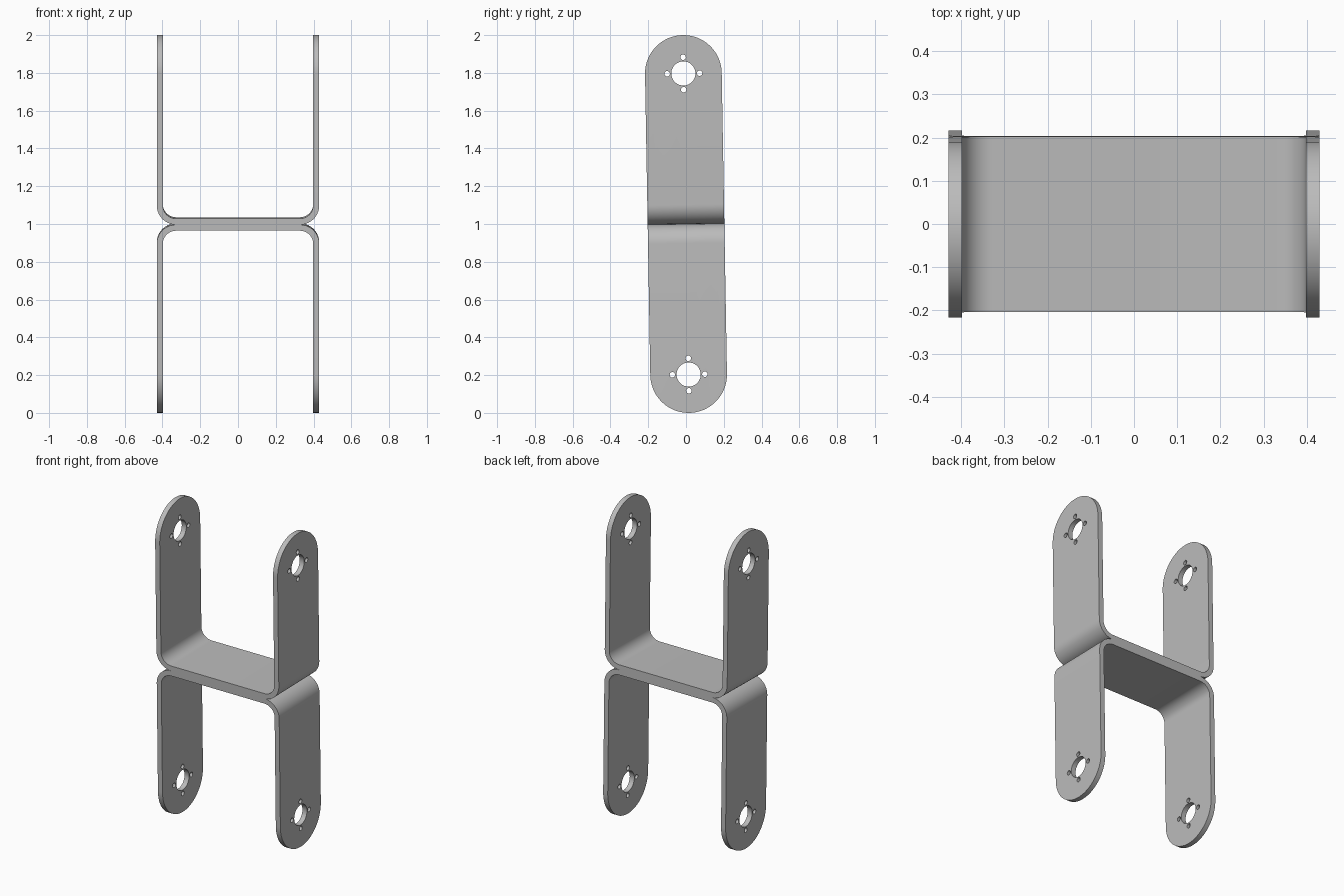
import bpy, bmesh, math
from mathutils import Vector, Matrix

HALF_X = 0.43         # outer half width across the legs
THICK = 0.032         # sheet thickness
BEND = 0.07           # inner bend radius
HALF_Y = 0.203        # half depth of the sheet, and radius of the leg ends
EYE_Z = 1 - HALF_Y    # height of the pivot holes above the web
TILT = math.radians(1)

cube = bpy.data.objects.get("Cube")
if cube:
    bpy.data.objects.remove(cube, do_unlink=True)

steel = bpy.data.materials.new("grey_steel")
steel.use_nodes = True
colour = (0.5, 0.5, 0.5, 1)
steel.diffuse_color = colour
steel.node_tree.nodes["Principled BSDF"].inputs["Base Color"].default_value = colour


def arc(cx, cy, r, start, end, steps):
    """Points on an arc, angles in degrees."""
    angles = [math.radians(start + (end - start) * i / steps) for i in range(steps + 1)]
    return [(cx + r * math.cos(a), cy + r * math.sin(a)) for a in angles]


def prism(name, points, axis, depth):
    """Extrude an outline symmetrically along x (outline in y, z) or y (outline in x, z)."""
    place = (lambda a, b: (-depth, a, b)) if axis == "x" else (lambda a, b: (a, -depth, b))
    bm = bmesh.new()
    face = bm.faces.new([bm.verts.new(place(a, b)) for a, b in points])
    out = bmesh.ops.extrude_face_region(bm, geom=[face])
    moved = [v for v in out["geom"] if isinstance(v, bmesh.types.BMVert)]
    shift = Vector((2 * depth, 0, 0) if axis == "x" else (0, 2 * depth, 0))
    bmesh.ops.translate(bm, verts=moved, vec=shift)
    bmesh.ops.recalc_face_normals(bm, faces=bm.faces)
    mesh = bpy.data.meshes.new(name)
    bm.to_mesh(mesh)
    bm.free()
    obj = bpy.data.objects.new(name, mesh)
    bpy.context.collection.objects.link(obj)
    return obj


# Bent sheet: U-shaped profile with rounded corners, legs up
cx, cz = HALF_X - THICK - BEND, THICK + BEND
outer = arc(cx, cz, BEND + THICK, -90, 0, 14) + [(HALF_X, 1.1)]
inner = [(HALF_X - THICK, 1.1)] + arc(cx, cz, BEND, 0, -90, 14)
right = outer + inner
left = [(-x, z) for x, z in reversed(right)]
upper = prism("upper_bracket", right + left, "y", 0.3)
upper.data.materials.append(steel)

# Cutters: round-ended side outline, pivot hole and four screw holes
outline = [(-HALF_Y, -0.1), (HALF_Y, -0.1)] + arc(0, EYE_Z, HALF_Y, 0, 180, 48)
cutters = [(prism("outline_cutter", outline, "x", 0.6), "INTERSECT")]
holes = [(0, 0, 0.064, 40)]
holes += [(0.086 * dx, 0.086 * dz, 0.0145, 16) for dx, dz in ((1, 0), (-1, 0), (0, 1), (0, -1))]
for y, z, r, n in holes:
    ring = arc(y, EYE_Z + z, r, 0, 360, n)[:-1]
    cutters.append((prism("hole_cutter", ring, "x", 0.6), "DIFFERENCE"))

for cutter, operation in cutters:
    cutter.hide_render = True
    mod = upper.modifiers.new(cutter.name, "BOOLEAN")
    mod.operation, mod.object, mod.solver = operation, cutter, "EXACT"

# Bake the cuts and drop the cutters
graph = bpy.context.evaluated_depsgraph_get()
baked = bpy.data.meshes.new_from_object(upper.evaluated_get(graph))
upper.modifiers.clear()
upper.data = baked
for cutter, _ in cutters:
    bpy.data.objects.remove(cutter, do_unlink=True)
baked.materials.clear()
baked.materials.append(steel)
for poly in baked.polygons:
    poly.material_index = 0

# Lower bracket: the same part turned over, back to back with the first
lower = bpy.data.objects.new("lower_bracket", baked.copy())
bpy.context.collection.objects.link(lower)
for obj, turn in ((upper, 0), (lower, math.pi)):
    obj.data.transform(Matrix.Translation((0, 0, 1)) @ Matrix.Rotation(turn + TILT, 4, "X"))

bpy.ops.object.select_all(action="DESELECT")
for obj in (upper, lower):
    obj.select_set(True)
bpy.context.view_layer.objects.active = upper
bpy.ops.object.shade_smooth_by_angle(angle=math.radians(30))
